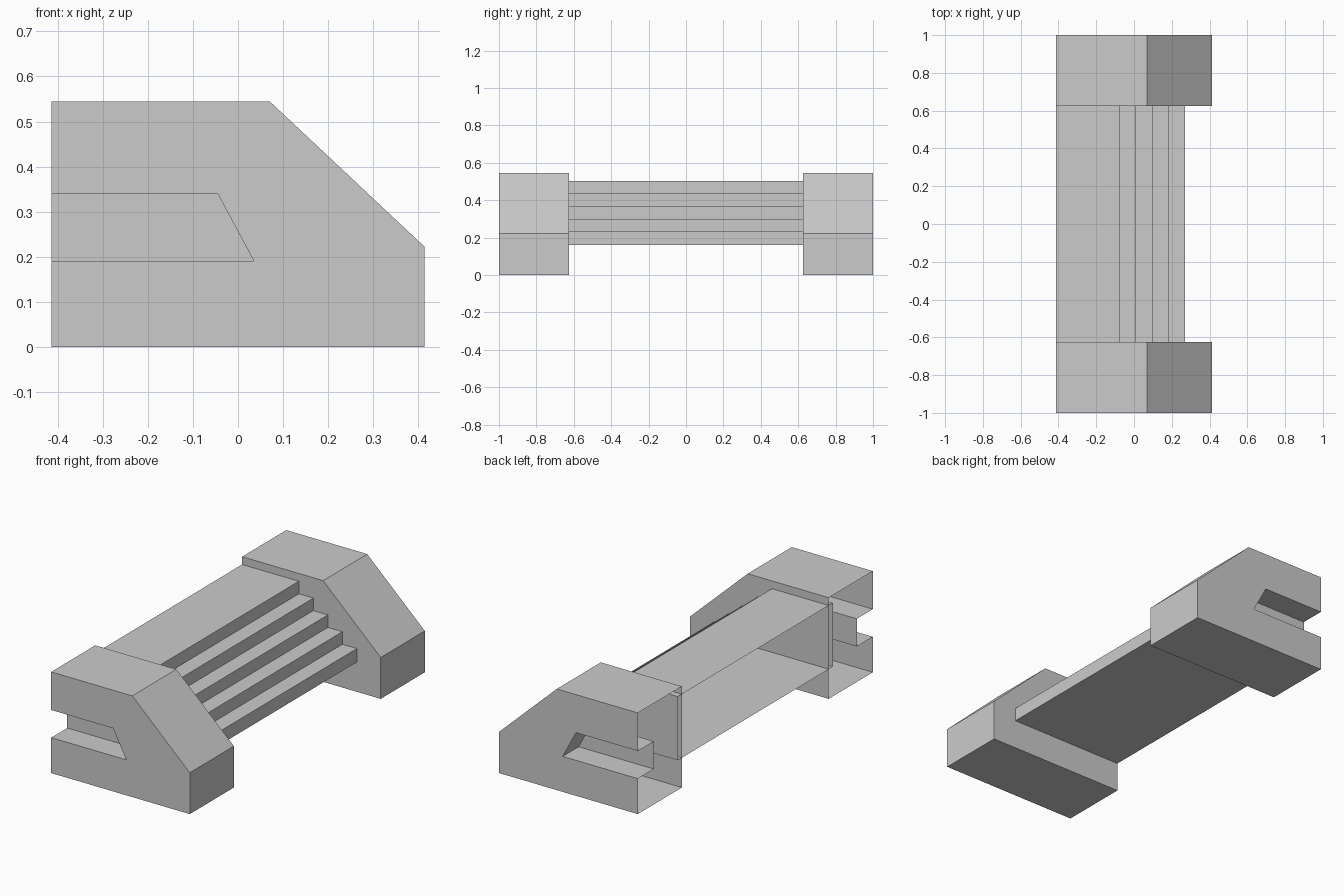
import bpy
import bmesh
from mathutils import Vector

cube = bpy.data.objects.get("Cube")
if cube:
    bpy.data.objects.remove(cube, do_unlink=True)

grey = bpy.data.materials.new("plain grey")
grey.use_nodes = True
grey.diffuse_color = (0.6, 0.6, 0.6, 1)
grey.node_tree.nodes["Principled BSDF"].inputs["Base Color"].default_value = (0.6, 0.6, 0.6, 1)


def add_face(bm, points, direction):
    """Add a face whose normal leans along the given direction."""
    face = bm.faces.new([bm.verts.new(p) for p in points])
    face.normal_update()
    if face.normal.dot(Vector(direction)) < 0:
        face.normal_flip()


def add_cap(bm, profile, y, side):
    add_face(bm, [(x, y, z) for x, z in profile], (0, side, 0))


def add_walls(bm, path, y0, y1, centre, sign=1):
    """Sweep an open x-z path along y, facing away from (or towards) the centre."""
    for (xa, za), (xb, zb) in zip(path, path[1:]):
        away = ((xa + xb) / 2 - centre[0], 0, (za + zb) / 2 - centre[1])
        add_face(bm, [(xa, y0, za), (xb, y0, zb), (xb, y1, zb), (xa, y1, za)],
                 Vector(away) * sign)


def finish(bm, name):
    bmesh.ops.remove_doubles(bm, verts=bm.verts, dist=0.0005)
    mesh = bpy.data.meshes.new(name)
    bm.to_mesh(mesh)
    bm.free()
    mesh.materials.append(grey)
    bpy.context.collection.objects.link(bpy.data.objects.new(name, mesh))


BACK = -0.413

# Side blocks: shells open at the back, with a slanted slot in the outer face
outline = [(BACK, 0), (0.413, 0), (0.413, 0.223), (0.07, 0.545), (BACK, 0.545)]
slot = [(BACK, 0.34), (-0.045, 0.34), (0.035, 0.191), (BACK, 0.191)]
INNER, RECESS, OUTER = 0.625, 0.864, 1.0

for name, side in (("front_side_block", -1), ("back_side_block", 1)):
    bm = bmesh.new()
    add_walls(bm, outline, side * INNER, side * OUTER, (0, 0.25))
    add_cap(bm, outline, side * INNER, -side)
    add_cap(bm, outline + slot, side * OUTER, side)
    add_walls(bm, slot, side * RECESS, side * OUTER, (-0.2, 0.265), -1)
    add_cap(bm, slot, side * RECESS, side)
    finish(bm, name)

# Stairs: stepped shell, open at the back, running slightly into the blocks
STEPS, TOP, DROP, FIRST, TREAD, END = 5, 0.503, 0.0675, -0.075, 0.0865, 0.66
stairs = [(BACK, TOP)]
for i in range(STEPS):
    x, z = FIRST + i * TREAD, TOP - i * DROP
    stairs += [(x, z), (x, z - DROP)]
stairs[-1] = (stairs[-1][0], 0.16)
stairs.append((BACK, 0.16))

bm = bmesh.new()
add_walls(bm, stairs, -END, END, (-0.4, 0.2))
for side in (-1, 1):
    add_cap(bm, stairs, side * END, side)
finish(bm, "stairs")
